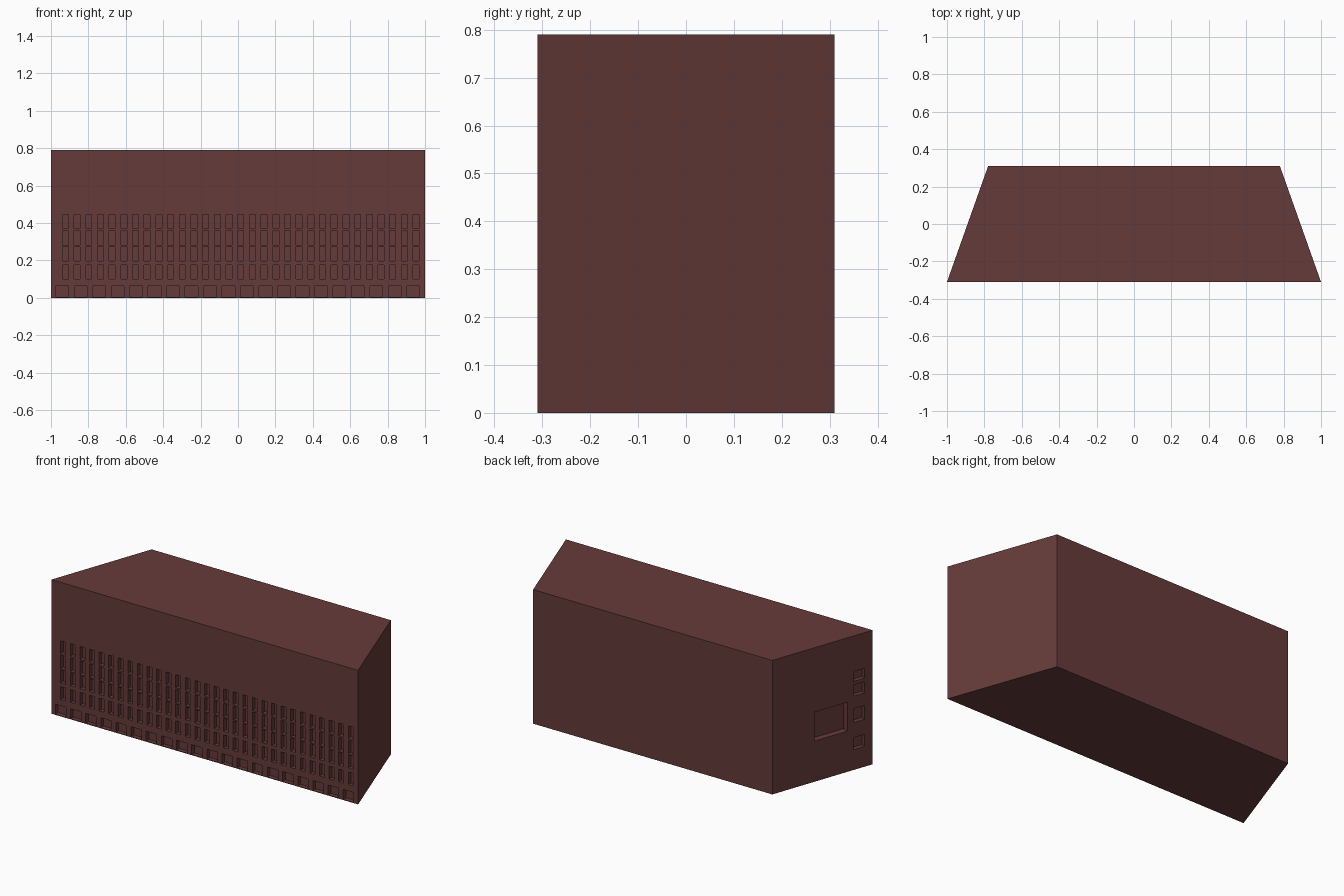
import bpy, bmesh
from mathutils import Matrix, Vector

if "Cube" in bpy.data.objects:
    bpy.data.objects.remove(bpy.data.objects["Cube"])

HEIGHT, HALF_Y, FRONT_X, BACK_X = 0.79, 0.31, 1.0, 0.78


def make_object(name, bm):
    bmesh.ops.recalc_face_normals(bm, faces=bm.faces)
    mesh = bpy.data.meshes.new(name)
    bm.to_mesh(mesh)
    bm.free()
    obj = bpy.data.objects.new(name, mesh)
    bpy.context.collection.objects.link(obj)
    return obj


def add_recess(bm, frame, x0, x1, z0, z1, depth):
    """Box in wall space: x along the wall, y into it, z up."""
    size = Matrix.Diagonal((x1 - x0, depth * 2, z1 - z0, 1))
    place = Matrix.Translation(((x0 + x1) / 2, 0, (z0 + z1) / 2))
    bmesh.ops.create_cube(bm, size=1, matrix=frame @ place @ size)


# Main block: trapezoid plan, wide at the front
bm = bmesh.new()
plan = [(-FRONT_X, -HALF_Y), (FRONT_X, -HALF_Y), (BACK_X, HALF_Y), (-BACK_X, HALF_Y)]
base = bm.faces.new([bm.verts.new((x, y, 0)) for x, y in plan])
top = bmesh.ops.extrude_face_region(bm, geom=[base])["geom"]
bmesh.ops.translate(bm, vec=(0, 0, HEIGHT),
                    verts=[g for g in top if isinstance(g, bmesh.types.BMVert)])
building = make_object("building_block", bm)

# Front windows: four storeys of 31
cut = bmesh.new()
front = Matrix.Translation((0, -HALF_Y, 0))
for z0, z1 in [(0.10, 0.175), (0.197, 0.274), (0.281, 0.361), (0.371, 0.446)]:
    for i in range(31):
        x = -0.923 + i * 0.0625
        add_recess(cut, front, x - 0.016, x + 0.016, z0, z1, 0.025)

# Ground floor openings
for i in range(20):
    x = -0.94 + i * 0.0988
    add_recess(cut, front, x - 0.034, x + 0.034, 0.004, 0.062, 0.025)

# Left wall openings, measured from the back corner
corner = Vector((-BACK_X, HALF_Y, 0))
along = Vector((-FRONT_X, -HALF_Y, 0)) - corner
length = along.length
along.normalize()
inward = Vector((-along.y, along.x, 0))
side = Matrix.Translation(corner) @ Matrix((along, inward, (0, 0, 1))).transposed().to_4x4()
for z0, z1 in [(0.12, 0.19), (0.28, 0.36), (0.435, 0.5), (0.522, 0.58)]:
    add_recess(cut, side, 0.81 * length, 0.92 * length, z0, z1, 0.025)
add_recess(cut, side, 0.42 * length, 0.75 * length, 0.24, 0.41, 0.037)

# Carve the recesses
cutter = make_object("opening_cutter", cut)
cutter.hide_render = True
mod = building.modifiers.new("openings", "BOOLEAN")
mod.operation = "DIFFERENCE"
mod.solver = "EXACT"
mod.object = cutter
bpy.context.view_layer.objects.active = building
bpy.ops.object.modifier_apply(modifier=mod.name)
bpy.data.objects.remove(cutter)

# Dark brick colour
brick = bpy.data.materials.new("dark_brick")
brick.diffuse_color = (0.13, 0.043, 0.042, 1)
brick.use_nodes = True
brick.node_tree.nodes["Principled BSDF"].inputs["Base Color"].default_value = brick.diffuse_color
building.data.materials.clear()
building.data.materials.append(brick)
